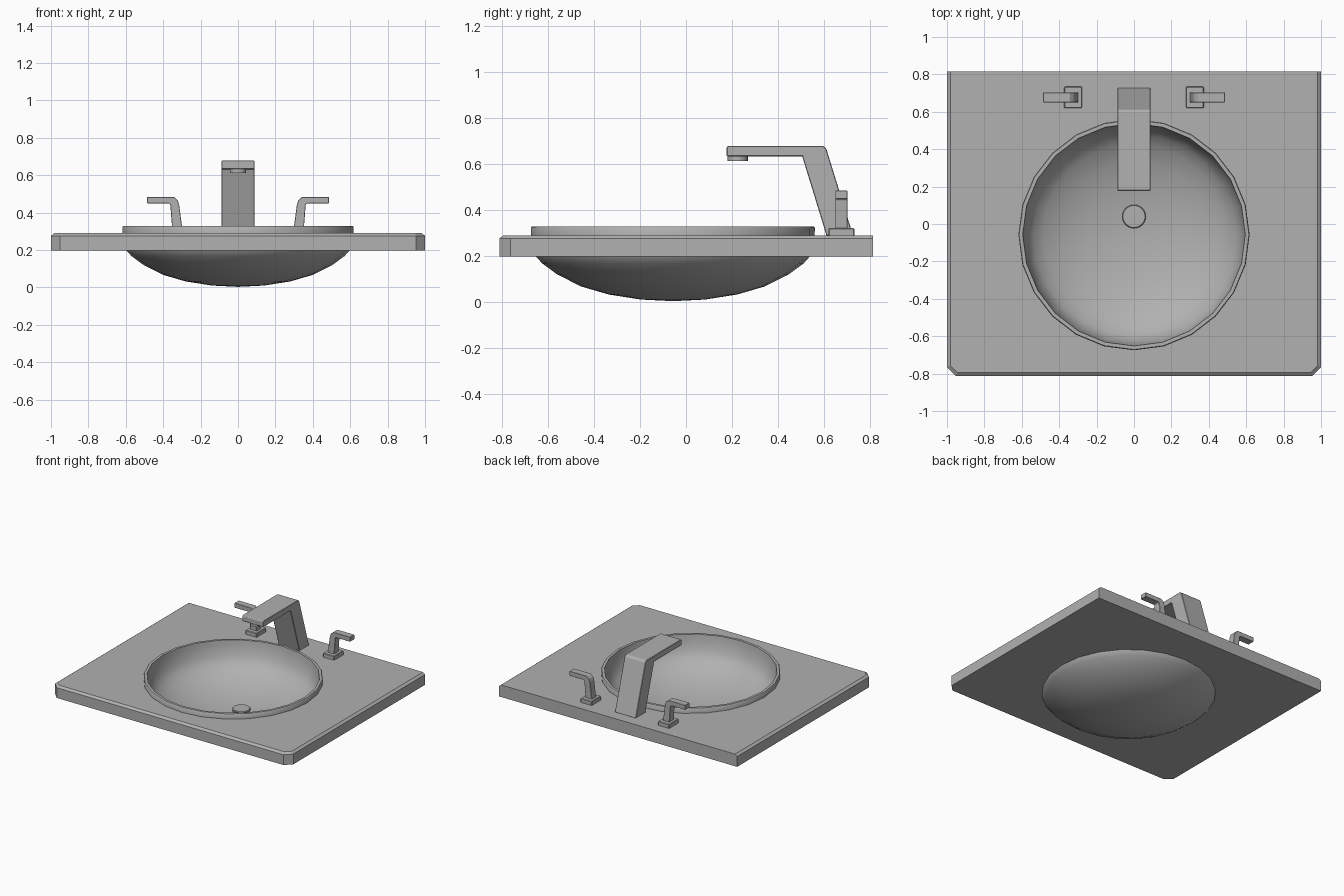
import bpy, math

if "Cube" in bpy.data.objects:
    bpy.data.objects.remove(bpy.data.objects["Cube"])

CY = -0.057   # basin centre in y
SEG = 24

GREY = bpy.data.materials.new("mid_grey")
GREY.diffuse_color = (0.44, 0.44, 0.44, 1)
GREY.use_nodes = True
GREY.node_tree.nodes["Principled BSDF"].inputs["Base Color"].default_value = GREY.diffuse_color


def mesh_object(name, verts, faces):
    me = bpy.data.meshes.new(name)
    me.from_pydata(verts, [], faces)
    me.validate()
    me.materials.append(GREY)
    ob = bpy.data.objects.new(name, me)
    bpy.context.collection.objects.link(ob)
    bpy.context.view_layer.objects.active = ob
    bpy.ops.object.select_all(action='DESELECT')
    ob.select_set(True)
    bpy.ops.object.mode_set(mode='EDIT')
    bpy.ops.mesh.select_all(action='SELECT')
    bpy.ops.mesh.normals_make_consistent(inside=False)
    bpy.ops.object.mode_set(mode='OBJECT')
    return ob


def loft(name, loops):
    """Closed solid through stacked loops of equal length."""
    n = len(loops[0])
    verts = [p for l in loops for p in l]
    faces = [tuple(range(n)), tuple(range((len(loops) - 1) * n, len(loops) * n))]
    for k in range(len(loops) - 1):
        for i in range(n):
            j = (i + 1) % n
            faces.append((k * n + i, k * n + j, (k + 1) * n + j, (k + 1) * n + i))
    return mesh_object(name, verts, faces)


def lathe(name, profile, cx, cy, seg=SEG):
    """Revolve (r, z) points; r = 0 at both ends closes the shape."""
    verts, rings, faces = [], [], []
    for r, z in profile:
        count = 1 if r == 0 else seg
        rings.append([len(verts) + i % count for i in range(seg)])
        for i in range(count):
            a = 2 * math.pi * i / seg
            verts.append((cx + r * math.cos(a), cy + r * math.sin(a), z))
    for a, b in zip(rings, rings[1:]):
        for i in range(seg):
            j = (i + 1) % seg
            faces.append(tuple(dict.fromkeys((a[i], a[j], b[j], b[i]))))
    return mesh_object(name, verts, faces)


def smooth(ob, angle=35):
    bpy.ops.object.select_all(action='DESELECT')
    ob.select_set(True)
    bpy.context.view_layer.objects.active = ob
    bpy.ops.object.shade_smooth_by_angle(angle=math.radians(angle))


def bevel(ob, width):
    m = ob.modifiers.new("bevel", 'BEVEL')
    m.width, m.segments, m.limit_method = width, 1, 'ANGLE'


# countertop: clipped front corners, eased front and side top edges
def outline(e, z):
    c = 0.048
    return [(-1 + e, 0.815, z), (-1 + e, -0.813 + c + e * 0.4, z),
            (-1 + c + e * 0.4, -0.813 + e, z), (1 - c - e * 0.4, -0.813 + e, z),
            (1 - e, -0.813 + c + e * 0.4, z), (1 - e, 0.815, z)]


counter = loft("countertop", [outline(0, 0.198), outline(0, 0.276), outline(0.018, 0.29)])

# basin opening
cutter = lathe("basin_cutter", [(0, 0.1), (0.6, 0.1), (0.6, 0.5), (0, 0.5)], 0, CY)
cut = counter.modifiers.new("opening", 'BOOLEAN')
cut.operation, cut.object, cut.solver = 'DIFFERENCE', cutter, 'EXACT'
bpy.context.view_layer.objects.active = counter
bpy.ops.object.modifier_apply(modifier=cut.name)
bpy.data.objects.remove(cutter)

# basin: outer shell, raised rim, inner bowl
basin = lathe("basin", [
    (0, 0.003), (0.14, 0.010), (0.28, 0.032), (0.40, 0.067), (0.505, 0.12),
    (0.57, 0.168), (0.603, 0.205), (0.617, 0.27), (0.618, 0.323), (0.614, 0.328),
    (0.595, 0.328), (0.590, 0.29), (0.572, 0.215), (0.54, 0.168), (0.485, 0.127),
    (0.39, 0.082), (0.27, 0.048), (0.13, 0.028), (0, 0.022)], 0, CY)
smooth(basin, 40)

# drain stopper
drain = lathe("drain", [(0, 0.014), (0.04, 0.017), (0.06, 0.03), (0.063, 0.046),
                        (0.059, 0.051), (0, 0.052)], 0, 0.04)
smooth(drain)

# faucet: bent profile extruded across x
spout = [(0.177, 0.673), (0.183, 0.679), (0.598, 0.679), (0.611, 0.667),
         (0.728, 0.288), (0.612, 0.288), (0.506, 0.634), (0.177, 0.634)]
faucet = loft("faucet", [[(x, y, z) for y, z in spout] for x in (-0.088, 0.088)])
bevel(faucet, 0.003)

# aerator under the spout tip
aerator = lathe("aerator", [(0, 0.613), (0.044, 0.613), (0.044, 0.64), (0, 0.64)], 0, 0.225)
smooth(aerator)

# mirrored tap handles with square bases
lever = [(0.298, 0.315), (0.315, 0.445), (0.323, 0.467), (0.343, 0.484), (0.486, 0.484),
         (0.486, 0.449), (0.368, 0.449), (0.362, 0.443), (0.352, 0.315)]
for side, label in ((-1, "left"), (1, "right")):
    handle = loft(label + "_handle",
                  [[(side * x, y, z) for x, z in lever] for y in (0.650, 0.703)])
    bevel(handle, 0.002)
    base = loft(label + "_handle_base",
                [[(side * x, y, z) for x, y in
                  ((0.278, 0.62), (0.373, 0.62), (0.373, 0.734), (0.278, 0.734))]
                 for z in (0.285, 0.321)])
    bevel(base, 0.004)
